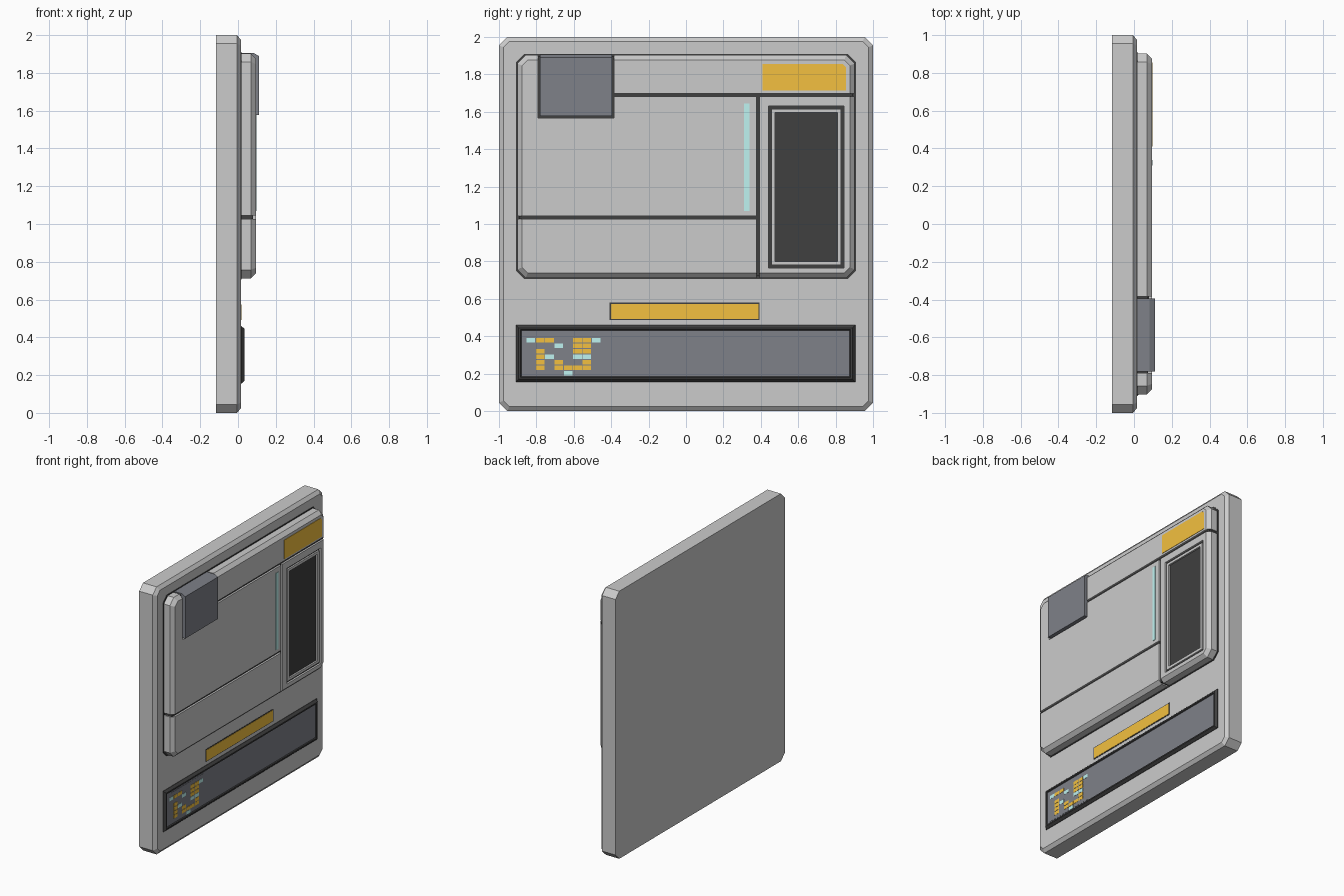
import bpy, bmesh

if "Cube" in bpy.data.objects:
    bpy.data.objects.remove(bpy.data.objects["Cube"])


def mat(name, rgb):
    m = bpy.data.materials.new(name)
    m.diffuse_color = (*rgb, 1)
    m.use_nodes = True
    m.node_tree.nodes["Principled BSDF"].inputs["Base Color"].default_value = m.diffuse_color
    return m


ORANGE = mat("orange", (0.90, 0.53, 0.05))
TEAL = mat("teal", (0.52, 0.90, 0.88))
DARK = mat("dark_slate", (0.21, 0.22, 0.25))
BLACK = mat("black", (0.05, 0.05, 0.05))


def outline(y0, y1, z0, z1, c):
    """Rectangle in the YZ plane, with cut corners if c > 0."""
    if c <= 0:
        return [(y0, z0), (y1, z0), (y1, z1), (y0, z1)]
    return [(y0 + c, z0), (y1 - c, z0), (y1, z0 + c), (y1, z1 - c),
            (y1 - c, z1), (y0 + c, z1), (y0, z1 - c), (y0, z0 + c)]


def loft(name, rings, material=None):
    """Join rings of (x, outline) into one capped solid."""
    bm = bmesh.new()
    loops = [[bm.verts.new((x, y, z)) for y, z in pts] for x, pts in rings]
    n = len(loops[0])
    for a, b in zip(loops, loops[1:]):
        for i in range(n):
            bm.faces.new((a[i], a[(i + 1) % n], b[(i + 1) % n], b[i]))
    bm.faces.new(loops[0][::-1])
    bm.faces.new(loops[-1])
    bmesh.ops.recalc_face_normals(bm, faces=bm.faces)
    me = bpy.data.meshes.new(name)
    bm.to_mesh(me)
    bm.free()
    ob = bpy.data.objects.new(name, me)
    bpy.context.collection.objects.link(ob)
    if material:
        me.materials.append(material)
    return ob


def slab(name, y0, y1, z0, z1, x0, x1, material=None, corner=0, bevel=0, depth=None):
    """Slab facing +x, with optional cut corners and chamfered front edge."""
    depth = bevel if depth is None else depth
    rings = [(x0, outline(y0, y1, z0, z1, corner)),
             (x1 - depth, outline(y0, y1, z0, z1, corner))]
    if bevel:
        c = corner - 0.586 * bevel if corner else 0
        rings.append((x1, outline(y0 + bevel, y1 - bevel, z0 + bevel, z1 - bevel, c)))
    return loft(name, rings, material)


def cut(target, *box):
    """Subtract a box from the target."""
    cutter = slab("cutter", *box)
    cutter.hide_render = True
    mod = target.modifiers.new("cut", 'BOOLEAN')
    mod.operation, mod.solver, mod.object = 'DIFFERENCE', 'EXACT', cutter
    bpy.context.view_layer.objects.active = target
    bpy.ops.object.modifier_apply(modifier=mod.name)
    bpy.data.objects.remove(cutter)


# Wall plate and thin dark gasket around the raised panel
PLATE = 0.015
FACE = 0.094
slab("back_plate", -1, 1, 0, 2, -0.117, PLATE, None, 0.045, 0.025, 0.02)
slab("panel_gasket", -0.91, 0.91, 0.705, 1.91, 0.0, PLATE + 0.004, BLACK, 0.045)

# Raised panel, split by dark seams
panel = slab("raised_panel", -0.902, 0.902, 0.712, 1.903, 0.01, FACE, None, 0.045, 0.026)
s = 0.009
seams = {
    "upper_seam": (-0.45, 0.95, 1.69 - s, 1.69 + s),
    "lower_seam": (-0.95, 0.385, 1.035 - s, 1.035 + s),
    "column_seam": (0.385 - s, 0.385 + s, 0.65, 1.69),
}
for name, box in seams.items():
    cut(panel, *box, -0.05, 0.2)
    y0, y1, z0, z1 = box
    slab(name, max(y0, -0.893), min(y1, 0.893), max(z0, 0.721), z1, 0.0, 0.08, BLACK)

# Corner block wrapping over the panel's top edge
cut(panel, -0.79, -0.385, 1.567, 2.0, -0.05, 0.2)
slab("corner_block_gap", -0.79, -0.385, 1.567, 1.895, 0.0, 0.075, BLACK)
loft("corner_block", [
    (0.0, outline(-0.78, -0.395, 1.577, 1.905, 0)),
    (0.083, outline(-0.78, -0.395, 1.577, 1.905, 0)),
    (0.11, outline(-0.78, -0.395, 1.577, 1.89, 0))], DARK)

# Window: black recess with a grey frame inside it
cut(panel, 0.442, 0.844, 0.766, 1.63, -0.05, 0.2)
slab("window_recess", 0.442, 0.844, 0.766, 1.63, 0.0, 0.08, BLACK)
frame = slab("window_frame", 0.456, 0.83, 0.78, 1.616, 0.05, FACE - 0.002)
cut(frame, 0.476, 0.81, 0.8, 1.596, 0.0, 0.2)

# Coloured labels and light strip
label = outline(0.41, 0.855, 1.713, 1.855, 0)
label[2:3] = [(0.855, 1.838), (0.838, 1.855)]
loft("upper_label", [(0.08, label), (FACE + 0.003, label)], ORANGE)
slab("light_strip", 0.31, 0.34, 1.07, 1.645, 0.08, FACE + 0.003, TEAL)
slab("lower_label_border", -0.408, 0.393, 0.486, 0.579, 0.0, PLATE + 0.002, BLACK)
slab("lower_label", -0.402, 0.387, 0.492, 0.573, 0.0, PLATE + 0.004, ORANGE)

# Display bar with sloped bezel and shallow recess
loft("display_bezel", [
    (0.0, outline(-0.91, 0.905, 0.155, 0.46, 0)),
    (0.018, outline(-0.91, 0.905, 0.155, 0.46, 0)),
    (0.034, outline(-0.895, 0.89, 0.17, 0.445, 0)),
    (0.034, outline(-0.885, 0.88, 0.18, 0.435, 0)),
    (0.026, outline(-0.88, 0.875, 0.185, 0.43, 0))], BLACK)
slab("display_screen", -0.88, 0.875, 0.185, 0.43, 0.02, 0.028, DARK)
slab("pixel_area", -0.856, -0.454, 0.19, 0.422, 0.02, 0.0295, DARK)

# Lit cells on an 8 x 8 grid: o = orange, t = teal
rows = ["........", "too..oot", "...t.oo.", ".o...oo.",
        ".ot..tt.", ".o.o..o.", ".o.oooo.", "....t..."]
cw, ch = 0.4 / 8, 0.236 / 8
for r, row in enumerate(rows):
    for c, kind in enumerate(row):
        if kind != ".":
            y, z = -0.855 + c * cw, 0.422 - (r + 1) * ch
            slab("display_cell", y + 0.002, y + cw - 0.002, z + 0.003, z + ch - 0.002,
                 0.025, 0.031, ORANGE if kind == "o" else TEAL)
